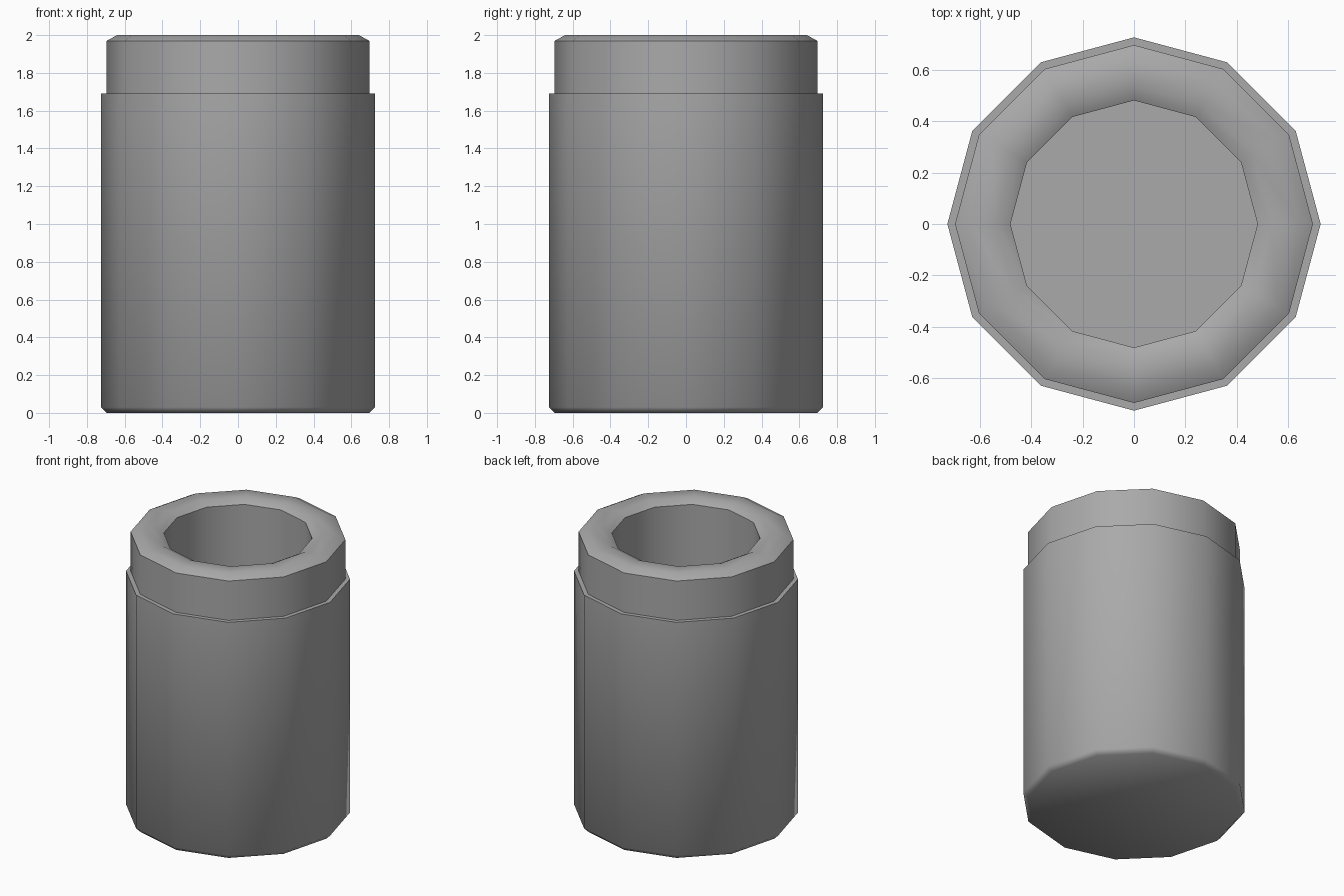
import bpy
import bmesh
from math import cos, sin, pi, radians

SIDES = 12

default = bpy.data.objects.get("Cube")
if default:
    bpy.data.objects.remove(default, do_unlink=True)

grey = bpy.data.materials.new("plain grey")
grey.use_nodes = True
colour = (0.4, 0.4, 0.4, 1.0)
grey.diffuse_color = colour
grey.node_tree.nodes["Principled BSDF"].inputs["Base Color"].default_value = colour


def lathe(name, profile, cap_start=False, cap_end=False):
    """Turn (radius, height) points round z; the profile runs up the outside."""
    bm = bmesh.new()
    rings = []
    for r, z in profile:
        angles = [2 * pi * i / SIDES for i in range(SIDES)]
        rings.append([bm.verts.new((r * cos(a), r * sin(a), z)) for a in angles])
    for low, high in zip(rings, rings[1:]):
        for i in range(SIDES):
            j = (i + 1) % SIDES
            bm.faces.new((low[i], low[j], high[j], high[i]))
    if cap_start:
        bm.faces.new(rings[0][::-1])
    if cap_end:
        bm.faces.new(rings[-1])
    mesh = bpy.data.meshes.new(name)
    bm.to_mesh(mesh)
    bm.free()
    mesh.materials.append(grey)
    obj = bpy.data.objects.new(name, mesh)
    bpy.context.collection.objects.link(obj)
    bpy.ops.object.select_all(action="DESELECT")
    obj.select_set(True)
    bpy.context.view_layer.objects.active = obj
    bpy.ops.object.shade_smooth_by_angle(angle=radians(50))
    return obj


# Outer body: bevelled foot, straight wall and narrow shoulder
lathe("body", [(0.695, 0), (0.725, 0.03), (0.725, 1.69), (0.695, 1.69)],
      cap_start=True)

# Neck, bevelled rim and the deep inner well with its floor
lathe("neck_and_well", [(0.695, 1.69), (0.695, 1.97), (0.64, 2.0),
                        (0.535, 2.0), (0.48, 1.97), (0.48, 0.2)],
      cap_end=True)
